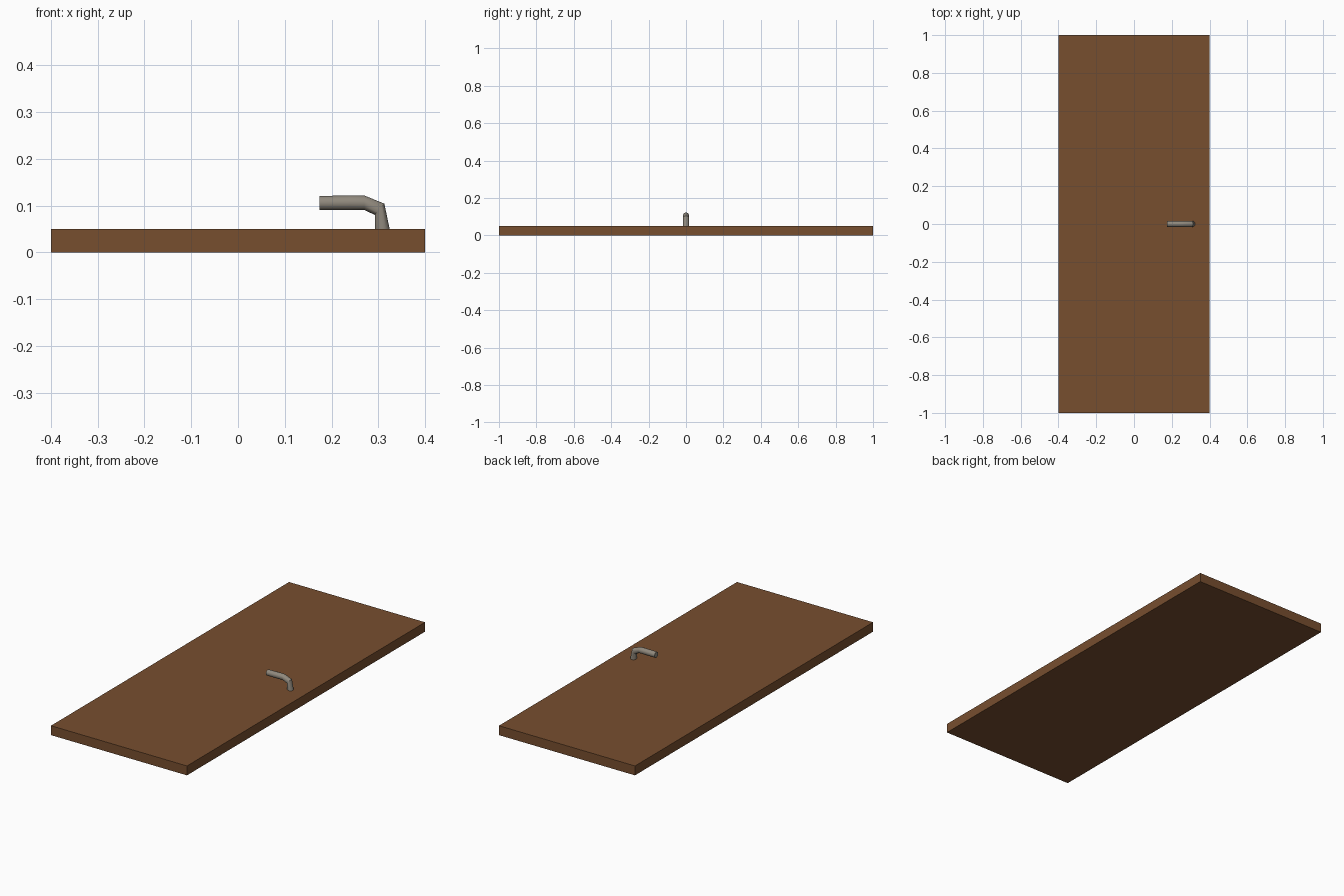
import bpy, bmesh, math
from mathutils import Vector

if "Cube" in bpy.data.objects:
    bpy.data.objects.remove(bpy.data.objects["Cube"])


def material(name, rgb):
    m = bpy.data.materials.new(name)
    m.diffuse_color = (*rgb, 1)
    m.use_nodes = True
    m.node_tree.nodes["Principled BSDF"].inputs["Base Color"].default_value = m.diffuse_color
    return m


def add_object(name, bm, mat):
    bmesh.ops.recalc_face_normals(bm, faces=bm.faces)
    mesh = bpy.data.meshes.new(name)
    bm.to_mesh(mesh)
    bm.free()
    mesh.materials.append(mat)
    ob = bpy.data.objects.new(name, mesh)
    bpy.context.collection.objects.link(ob)
    return ob


wood = material("brown wood", (0.185, 0.077, 0.028))
metal = material("grey metal", (0.28, 0.25, 0.205))

# Door slab, lying flat
bm = bmesh.new()
bmesh.ops.create_cube(bm, size=1)
bmesh.ops.scale(bm, vec=(0.8, 2.0, 0.05), verts=bm.verts)
bmesh.ops.translate(bm, vec=(0, 0, 0.025), verts=bm.verts)
add_object("door_panel", bm, wood)

# Lever handle: rings given by inner and outer (x, z) edge points
SIDES, RADIUS = 24, 0.0155
rings = [
    ((0.293, 0.049), (0.3245, 0.049)),
    ((0.2925, 0.080), (0.313, 0.104)),
    ((0.270, 0.0905), (0.270, 0.1215)),
    ((0.240, 0.090), (0.240, 0.1215)),
    ((0.1745, 0.090), (0.1745, 0.1205)),
]
bm = bmesh.new()
loops = []
for (x0, z0), (x1, z1) in rings:
    inner, outer = Vector((x0, 0, z0)), Vector((x1, 0, z1))
    mid, arm = (inner + outer) / 2, (outer - inner) / 2
    loops.append([bm.verts.new(mid + arm * math.cos(a) + Vector((0, RADIUS * math.sin(a), 0)))
                  for a in (math.tau * i / SIDES for i in range(SIDES))])
for a, b in zip(loops, loops[1:]):
    for i in range(SIDES):
        j = (i + 1) % SIDES
        bm.faces.new((a[i], a[j], b[j], b[i]))
bm.faces.new(loops[0])
bm.faces.new(loops[-1])
handle = add_object("lever_handle", bm, metal)

bpy.context.view_layer.objects.active = handle
handle.select_set(True)
bpy.ops.object.shade_smooth_by_angle(angle=math.radians(30))
